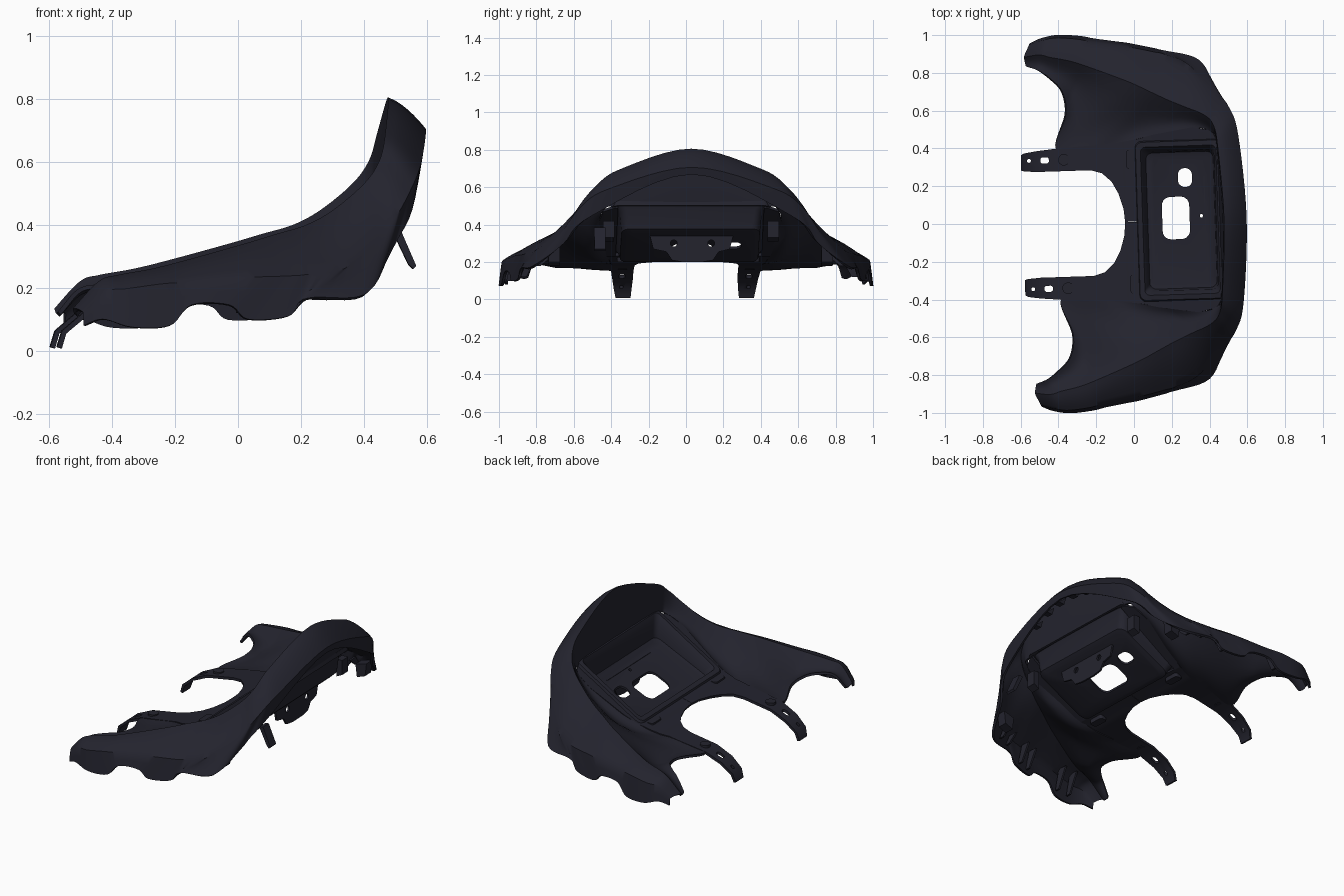
import bpy, bmesh, math
from mathutils import Vector

if "Cube" in bpy.data.objects:
    bpy.data.objects.remove(bpy.data.objects["Cube"])

YAW, SHIFT = 0.033, (0, 0.012, 0)      # the part sits slightly turned
mat = bpy.data.materials.new("dark navy plastic")
mat.diffuse_color = (0.017, 0.017, 0.027, 1)
mat.use_nodes = True
mat.node_tree.nodes["Principled BSDF"].inputs["Base Color"].default_value = mat.diffuse_color


def make(name, verts, faces, mirror=False, thick=0, angle=35):
    me = bpy.data.meshes.new(name)
    me.from_pydata([tuple(v) for v in verts], [], faces)
    bm = bmesh.new()
    bm.from_mesh(me)
    bmesh.ops.remove_doubles(bm, verts=bm.verts, dist=0.0005)
    bmesh.ops.recalc_face_normals(bm, faces=bm.faces)
    bm.to_mesh(me)
    bm.free()
    me.materials.append(mat)
    ob = bpy.data.objects.new(name, me)
    bpy.context.collection.objects.link(ob)
    ob.rotation_euler.z, ob.location = YAW, SHIFT
    if mirror:
        m = ob.modifiers.new("mirror", 'MIRROR')
        m.use_axis = (False, True, False)
        m.merge_threshold = 0.002
    if thick:
        s = ob.modifiers.new("thickness", 'SOLIDIFY')
        s.thickness, s.offset = thick, 0
    finish(ob, angle)
    return ob


def finish(ob, angle=35):
    bpy.ops.object.select_all(action='DESELECT')
    bpy.context.view_layer.objects.active = ob
    ob.select_set(True)
    for m in list(ob.modifiers):
        bpy.ops.object.modifier_apply(modifier=m.name)
    bpy.ops.object.shade_smooth_by_angle(angle=math.radians(angle))


def prism(name, outline, axis, lo, hi, mirror=False):
    """Extrude a flat outline along an axis (0 x, 1 y, 2 z)."""
    n = len(outline)
    put = lambda p, h: (p[0], p[1], h) if axis == 2 else (
        (p[0], h, p[1]) if axis == 1 else (h, p[0], p[1]))
    v = [put(p, h) for h in (lo, hi) for p in outline]
    f = [tuple(range(n)), tuple(range(n, 2 * n))]
    f += [(i, (i + 1) % n, n + (i + 1) % n, n + i) for i in range(n)]
    return make(name, v, f, mirror)


def rounded(x0, x1, y0, y1, r, n=5):
    pts = []
    for k, (cx, cy) in enumerate([(x1 - r, y1 - r), (x0 + r, y1 - r),
                                  (x0 + r, y0 + r), (x1 - r, y0 + r)]):
        for i in range(n + 1):
            a = math.pi / 2 * (k + i / n)
            pts.append((cx + r * math.cos(a), cy + r * math.sin(a)))
    return pts


def cut(target, outline, axis=2, lo=-0.2, hi=0.7):
    c = prism("cutter", outline, axis, lo, hi)
    c.hide_render = True
    b = target.modifiers.new("hole", 'BOOLEAN')
    b.operation, b.object, b.solver = 'DIFFERENCE', c, 'EXACT'
    dg = bpy.context.evaluated_depsgraph_get()
    if len(target.evaluated_get(dg).data.polygons) < len(target.data.polygons) * 0.8:
        target.modifiers.remove(b)
    finish(target)
    bpy.data.objects.remove(c)


def spline(pts, sub=6):
    p = [Vector(q) for q in pts]
    end = p[-2].copy()
    end.y *= -1
    p = [p[0] * 2 - p[1]] + p + [end]
    out = []
    for i in range(1, len(p) - 2):
        a, b, c, d = p[i - 1:i + 3]
        for k in range(sub):
            t = k / sub
            out.append(0.5 * (2 * b + (c - a) * t + (2 * a - 5 * b + 4 * c - d) * t * t
                              + (3 * b - a - 3 * c + d) * t ** 3))
    return out + [p[-2]]


# Fender skin: four guide curves running from wing tip to the centre of the hood
inner = [(-.54, .84, .12), (-.48, .815, .19), (-.42, .77, .205), (-.36, .70, .20),
         (-.345, .58, .185), (-.40, .40, .16), (-.22, .40, .19), (-.05, .42, .21),
         (.12, .45, .285), (.33, .485, .415), (.43, .465, .48), (.455, .40, .50), (.46, 0, .51)]
ridge = [(-.55, .89, .13), (-.47, .90, .215), (-.41, .885, .235), (-.3, .86, .255),
         (-.18, .815, .285), (0, .74, .335), (.1, .69, .365), (.2, .64, .395),
         (.29, .60, .445), (.39, .555, .53), (.44, .50, .605), (.46, .38, .69), (.48, 0, .80)]
shoulder = [(-.52, .95, .12), (-.45, .97, .185), (-.38, .98, .195), (-.27, .97, .21),
            (-.18, .95, .215), (0, .92, .23), (.13, .89, .235), (.19, .875, .24),
            (.31, .82, .26), (.44, .68, .37), (.515, .59, .49), (.56, .44, .59), (.59, 0, .705)]
hem = [(-.52, .955, .08), (-.46, .98, .10), (-.37, .995, .075), (-.25, .985, .08),
       (-.18, .97, .145), (-.06, .95, .145), (0, .94, .10), (.13, .91, .11),
       (.19, .895, .165), (.37, .84, .175), (.45, .68, .30), (.53, .53, .45), (.582, 0, .67)]
verts, faces = [], []
NI, NO = 6, 6
for I, R, S, B in zip(*map(spline, (inner, ridge, shoulder, hem))):
    for k in range(NI):                       # hollow inner side
        t = k / NI
        p = I.lerp(R, t)
        p.z -= 0.05 * math.sin(math.pi * t) * min(1, (R - I).length / 0.25)
        verts.append(p)
    for k in range(NO + 1):                   # bulged outer side
        t = k / NO
        p = R.lerp(S, t)
        p.z += 0.01 * math.sin(math.pi * t) * min(1, (R - S).length / 0.15)
        verts.append(p)
    verts += [S.lerp(B, 0.5), B]
W = NI + NO + 3
for r in range(len(verts) // W - 1):
    for c in range(W - 1):
        a = r * W + c
        faces.append((a, a + 1, a + W + 1, a + W))
make("fender_skin", verts, faces, True, 0.014, 40)

# Deck and arms: strips of (x, inner y, outer y, z)
arm_rows = [(-.58, .29, .37, .01), (-.565, .285, .38, .06), (-.5, .28, .39, .115),
            (-.4, .28, .40, .16), (-.22, .28, .41, .19), (-.16, .262, .41, .2),
            (-.11, .215, .42, .205), (-.075, .15, .42, .21), (-.05, .07, .425, .215),
            (-.045, .001, .425, .217), (.04, .001, .437, .24)]
side_rows = [(.035, .39, .437, .237), (.12, .39, .457, .285), (.33, .39, .49, .415),
             (.43, .39, .47, .475), (.46, .39, .41, .495)]


def strip(name, rows, s):
    v = [(x, s * (a + (b - a) * k / 4), z) for x, a, b, z in rows for k in range(5)]
    f = [(r * 5 + k, r * 5 + k + 1, r * 5 + k + 6, r * 5 + k + 5)
         for r in range(len(rows) - 1) for k in range(4)]
    return make(name, v, f, False, 0.016)


for s in (1, -1):
    arm = strip("deck_and_arm", arm_rows, s)
    y = 0.34 * s
    cut(arm, rounded(-.485, -.44, y - .016, y + .016, .012))
    cut(arm, rounded(-.555, -.535, y - .01, y + .01, .009))
    strip("tray_side_deck", side_rows, s)

# Tray: nested rounded rings (x0, x1, half y, radius, z at x0, z at x1)
rings = [(.02, .47, .42, .03, .23, .50), (.025, .465, .415, .03, .25, .52),
         (.045, .45, .395, .03, .26, .515), (.06, .44, .375, .035, .235, .48),
         (.07, .435, .365, .04, .205, .38), (.09, .415, .34, .04, .205, .36)]
verts, faces = [], []
for x0, x1, h, r, z0, z1 in rings:
    for x, y in rounded(x0, x1, -h, h, r):
        verts.append((x, y, z0 + (z1 - z0) * (x - x0) / (x1 - x0)))
n = len(verts) // len(rings)
for k in range(len(rings) - 1):
    for i in range(n):
        j = (i + 1) % n
        faces.append((k * n + i, k * n + j, k * n + n + j, k * n + n + i))
faces.append(tuple(range(len(verts) - n, len(verts))))
tray = make("tray", verts, faces, False, 0.012)
cut(tray, rounded(.15, .295, -.10, .125, .045))
cut(tray, rounded(.24, .315, .175, .275, .035))
cut(tray, rounded(.35, .365, .01, .03, .007))

# Bracket with two ears under the tray
bracket = prism("rear_bracket", [(-.22, .35), (-.2, .27), (-.13, .255), (-.1, .21), (-.04, .2),
                                 (.06, .2), (.12, .21), (.15, .255), (.21, .27), (.23, .35)],
                0, .375, .387)
for y in (-.09, .11):
    cut(bracket, rounded(y - .018, y + .018, .282, .318, .017), 0, .3, .5)

# Mounting tab and blocks below the hood
prism("hood_tab", [(.475, .38), (.50, .385), (.55, .27), (.54, .26), (.525, .275)],
      1, -.52, -.46)
prism("side_block", [(.39, .42), (.43, .42), (.43, .33), (.39, .31)], 1, .41, .47, True)
prism("corner_clip", [(.33, .26), (.405, .28), (.395, .20), (.34, .18)], 1, .70, .76, True)

# Ribs inside the outer skirt
for x, y, z in ((-.33, .97, .10), (-.24, .965, .10), (.03, .925, .12), (.11, .90, .12),
                (.24, .865, .18), (.32, .83, .18)):
    prism("skirt_rib", [(y, z), (y - .03, .23), (y - .09, .23), (y - .03, z)],
          0, x - .006, x + .006, True)

# Teeth under the hood lip
for y in (.06, .17, .28):
    x, z = .57 - .2 * y * y, .675 - .75 * y * y
    prism("hood_tooth", [(x, z), (x - .06, z + .05), (x - .045, z)],
          1, y - .02, y + .02, True)

# Raised bosses on the deck next to the arms
prism("deck_boss", rounded(-.39, -.33, .31, .37, .028), 2, .16, .186, True)
prism("deck_step", rounded(-.03, .02, .28, .38, .015), 2, .2, .24, True)
